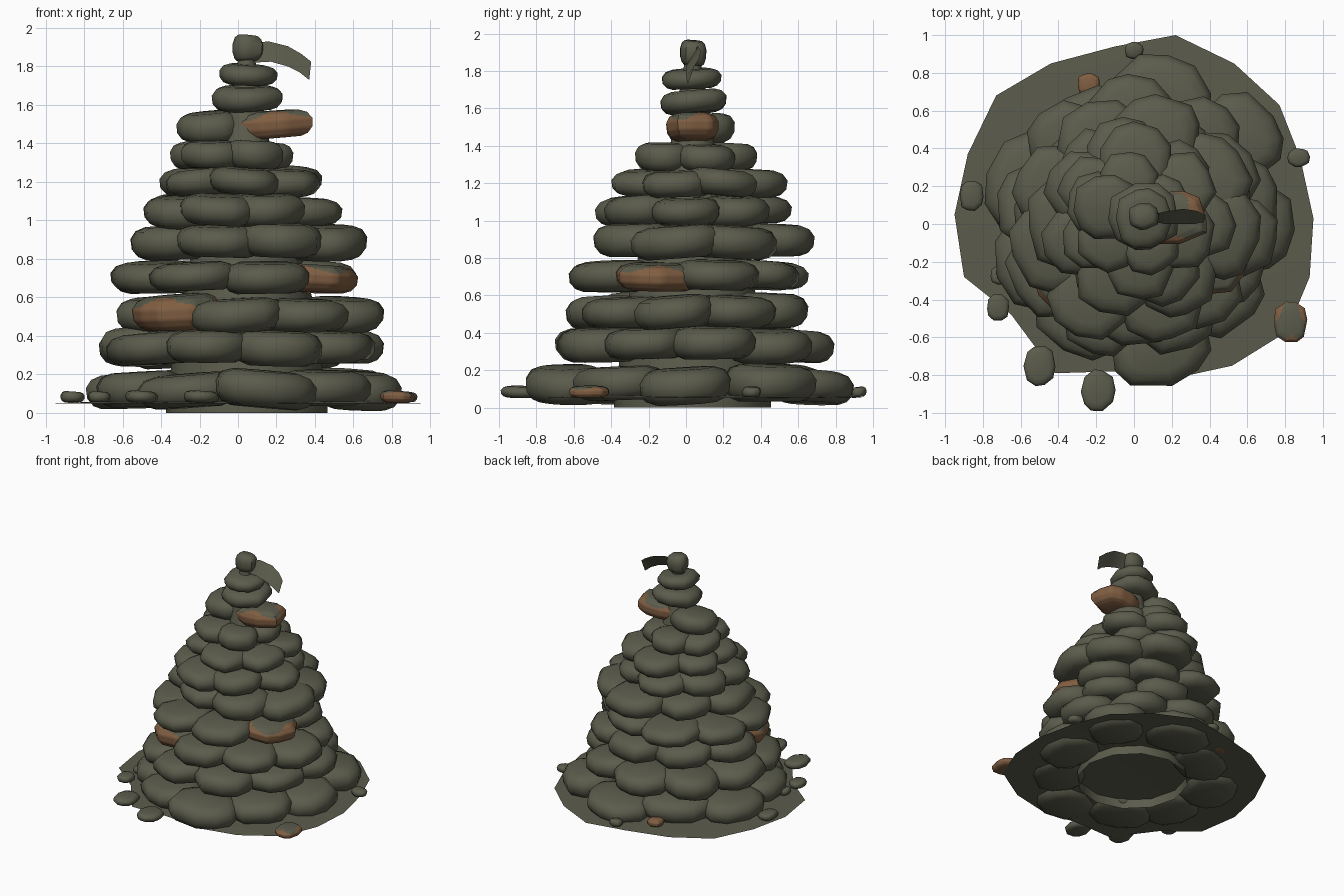
import bpy, bmesh, math, random
from mathutils import Matrix, Vector

random.seed(5)
if "Cube" in bpy.data.objects:
    bpy.data.objects.remove(bpy.data.objects["Cube"], do_unlink=True)


def material(name, colour):
    mat = bpy.data.materials.new(name)
    mat.use_nodes = True
    mat.diffuse_color = (*colour, 1)
    bsdf = next(n for n in mat.node_tree.nodes if n.type == 'BSDF_PRINCIPLED')
    bsdf.inputs["Base Color"].default_value = (*colour, 1)
    bsdf.inputs["Roughness"].default_value = 0.9
    return mat


GREY = material("mossy_grey", (0.105, 0.107, 0.072))
RUST = material("rust_brown", (0.22, 0.113, 0.055))
parts = []


def finish(name, bm, mats):
    mesh = bpy.data.meshes.new(name)
    bm.to_mesh(mesh)
    bm.free()
    for m in mats:
        mesh.materials.append(m)
    obj = bpy.data.objects.new(name, mesh)
    bpy.context.collection.objects.link(obj)
    parts.append(obj)
    return obj


def loft(bm, rings, caps=True):
    """Skin equal rings of points, from the bottom to the top."""
    loops = [[bm.verts.new(p) for p in ring] for ring in rings]
    n = len(loops[0])
    for a, b in zip(loops, loops[1:]):
        for i in range(n):
            j = (i + 1) % n
            bm.faces.new((a[i], a[j], b[j], b[i]))
    if caps:
        bm.faces.new(loops[0][::-1])
        bm.faces.new(loops[-1])


# Stone outline: (height, spread) from underside to top
PROFILE = [(-1, 0.66), (-0.8, 0.85), (-0.35, 0.98), (0.3, 1.0), (0.78, 0.87), (1, 0.64)]


def stone(name, centre, half, angle=0.0, patch=None, tilt=0.06, sides=10, block=2.5):
    """Flattened boulder; half = (radial, tangential, vertical).
    A patch height makes it rusty, with grey weathering above that height."""
    outline = []
    for i in range(sides):
        a = math.tau * (i + random.uniform(-0.2, 0.2)) / sides
        c, s = math.cos(a), math.sin(a)
        k = (abs(c) ** block + abs(s) ** block) ** (-1 / block) * random.uniform(0.95, 1.05)
        outline.append((c * k, s * k))
    # Uneven thickness across the stone
    lean, thin = random.uniform(-0.15, 0.15), random.uniform(0.0, 0.1)
    bm = bmesh.new()
    loft(bm, [[(x * r * half[0], y * r * half[1],
                (z * (1 - thin * x * r) + lean * y * r) * half[2])
               for x, y in outline] for z, r in PROFILE])
    if patch is not None:
        bmesh.ops.subdivide_edges(bm, edges=bm.edges[:], cuts=3, use_grid_fill=True)
        for f in bm.faces:
            c = f.calc_center_median()
            wave = 0.3 * math.sin(3 * math.atan2(c.y / half[1], c.x / half[0]))
            if c.z / half[2] - lean * c.y / half[1] > patch + wave:
                f.material_index = 1
    turn = (Matrix.Translation(Vector(centre)) @ Matrix.Rotation(angle, 4, 'Z')
            @ Matrix.Rotation(random.uniform(-tilt, tilt), 4, 'X')
            @ Matrix.Rotation(random.uniform(tilt / 3, tilt), 4, 'Y'))
    bm.transform(turn)
    return finish(name, bm, [GREY] if patch is None else [RUST, GREY])


# Rings of stones: bottom, top, centre x, centre y, radius x, radius y, count, first angle,
# pull-in on the diagonals, index of the rusty stone, reach of chosen stones
LAYERS = [
    (0.03, 0.21, 0.02, 0.0, 0.82, 0.82, 9, -80, 0, None,
     [0.05, -0.05, 0.0, 0.1, 0.08, -0.05, 0.02, -0.03, -0.04]),
    (0.25, 0.42, 0.01, 0.03, 0.76, 0.76, 9, -108, 0.02, None, []),
    (0.43, 0.60, 0.06, 0.0, 0.72, 0.67, 8, -98, 0.04, 7, []),
    (0.63, 0.78, -0.02, 0.02, 0.70, 0.67, 8, -115, 0.07, 2, [0, 0, -0.03]),
    (0.81, 0.98, 0.08, 0.06, 0.65, 0.61, 7, -120, 0.07, None, []),
    (0.98, 1.13, -0.01, 0.03, 0.54, 0.56, 7, -108, 0.06, None, []),
    (1.13, 1.27, 0.02, 0.06, 0.48, 0.47, 6, -88, 0.04, None, []),
    (1.27, 1.41, -0.03, 0.05, 0.34, 0.34, 5, -55, 0.0, None, []),
]
for k, (z0, z1, cx, cy, rx, ry, count, first, pull, rust, reaches) in enumerate(LAYERS):
    mean = (rx + ry) / 2
    depth = min(0.22, mean * 0.44)
    width = math.pi * (mean - 0.8 * depth) / count * 1.1
    for i in range(count):
        a = math.radians(first + 360 * i / count)
        reach = (reaches[i] if i < len(reaches)
                 else random.uniform(-0.015, 0.015) - pull * math.sin(2 * a) ** 2)
        stone(f"layer_{k + 1}_stone_{i + 1}",
              (cx + (rx - depth + reach) * math.cos(a),
               cy + (ry - depth + reach) * math.sin(a),
               (z0 + z1) / 2 + random.uniform(-0.012, 0.012)),
              (depth, width * random.uniform(0.95, 1.1),
               (z1 - z0) / 2 * random.uniform(0.95, 1.08)),
              a, 0.65 if i == rust else None)

# Stacked stones of the peak
stone("peak_stone_left", (-0.15, 0.09, 1.485), (0.165, 0.165, 0.076), math.pi, block=3)
stone("peak_stone_rusty", (0.195, 0.03, 1.5), (0.195, 0.14, 0.07), 0.06, 0.7, -0.1, block=3)
stone("peak_stone_wide", (0.05, 0.04, 1.635), (0.19, 0.18, 0.062), tilt=-0.06)
stone("peak_stone_narrow", (0.05, 0.03, 1.757), (0.15, 0.16, 0.052))
stone("cap_stone", (0.05, 0.04, 1.895), (0.08, 0.073, 0.066), tilt=0.03, block=3)

# Inner core, open underneath
CORE = [(0, 0.42), (0.05, 0.42), (0.6, 0.34), (1.1, 0.22), (1.4, 0.12), (1.86, 0.04)]
bm = bmesh.new()
loft(bm, [[(0.045 + r * math.cos(math.tau * i / 12), 0.035 + r * math.sin(math.tau * i / 12), z)
           for i in range(12)] for z, r in CORE], caps=False)
finish("inner_core", bm, [GREY])

# Irregular ground sheet, a fan around a raised middle
EDGE = [(0.95, 0.03), (0.88, 0.35), (0.77, 0.63), (0.53, 0.85), (0.22, 1.0), (-0.1, 0.94),
        (-0.44, 0.85), (-0.73, 0.68), (-0.88, 0.37), (-0.95, 0.05), (-0.9, -0.28),
        (-0.65, -0.48), (-0.42, -0.79), (-0.1, -0.78), (0.2, -0.82), (0.52, -0.75),
        (0.81, -0.57), (0.93, -0.28)]
bm = bmesh.new()
hub = bm.verts.new((0.04, 0.03, 0.09))
rim = [bm.verts.new((x, y, 0.05)) for x, y in EDGE]
for i, v in enumerate(rim):
    bm.faces.new((hub, v, rim[(i + 1) % len(rim)]))
finish("ground_sheet", bm, [GREY])

# Loose pebbles: x, y, half width, half depth, rust patch height
PEBBLES = [(0, 0.92, 0.05, 0.045, None), (0.87, 0.35, 0.06, 0.05, None),
           (-0.86, 0.15, 0.065, 0.08, None), (-0.71, -0.27, 0.05, 0.05, None),
           (-0.72, -0.44, 0.06, 0.07, None), (-0.5, -0.75, 0.085, 0.105, None),
           (-0.19, -0.88, 0.09, 0.11, None), (0.83, -0.52, 0.09, 0.11, 0.7),
           (-0.24, 0.74, 0.06, 0.06, 2)]
for i, (x, y, w, d, patch) in enumerate(PEBBLES):
    stone(f"pebble_{i + 1}", (x, y, 0.083), (w, d, 0.02 + 0.12 * w), 0, patch, 0.05)

# Curved pennant beside the cap stone
TOP = [(0.09, 0.05, 1.925), (0.16, 0.065, 1.93), (0.26, 0.08, 1.905), (0.33, 0.07, 1.865), (0.38, 0.045, 1.825)]
LOW = [(0.08, 0.02, 1.82), (0.17, 0.0, 1.825), (0.26, 0.0, 1.80), (0.32, 0.0, 1.77), (0.37, 0.01, 1.73)]
bm = bmesh.new()
upper, lower = ([bm.verts.new(p) for p in row] for row in (TOP, LOW))
for i in range(len(upper) - 1):
    bm.faces.new((lower[i], lower[i + 1], upper[i + 1], upper[i]))
finish("pennant", bm, [GREY])

# Soft shading with crisp creases
bpy.ops.object.select_all(action='DESELECT')
for obj in parts:
    obj.select_set(True)
bpy.context.view_layer.objects.active = parts[0]
bpy.ops.object.shade_smooth_by_angle(angle=math.radians(52))
